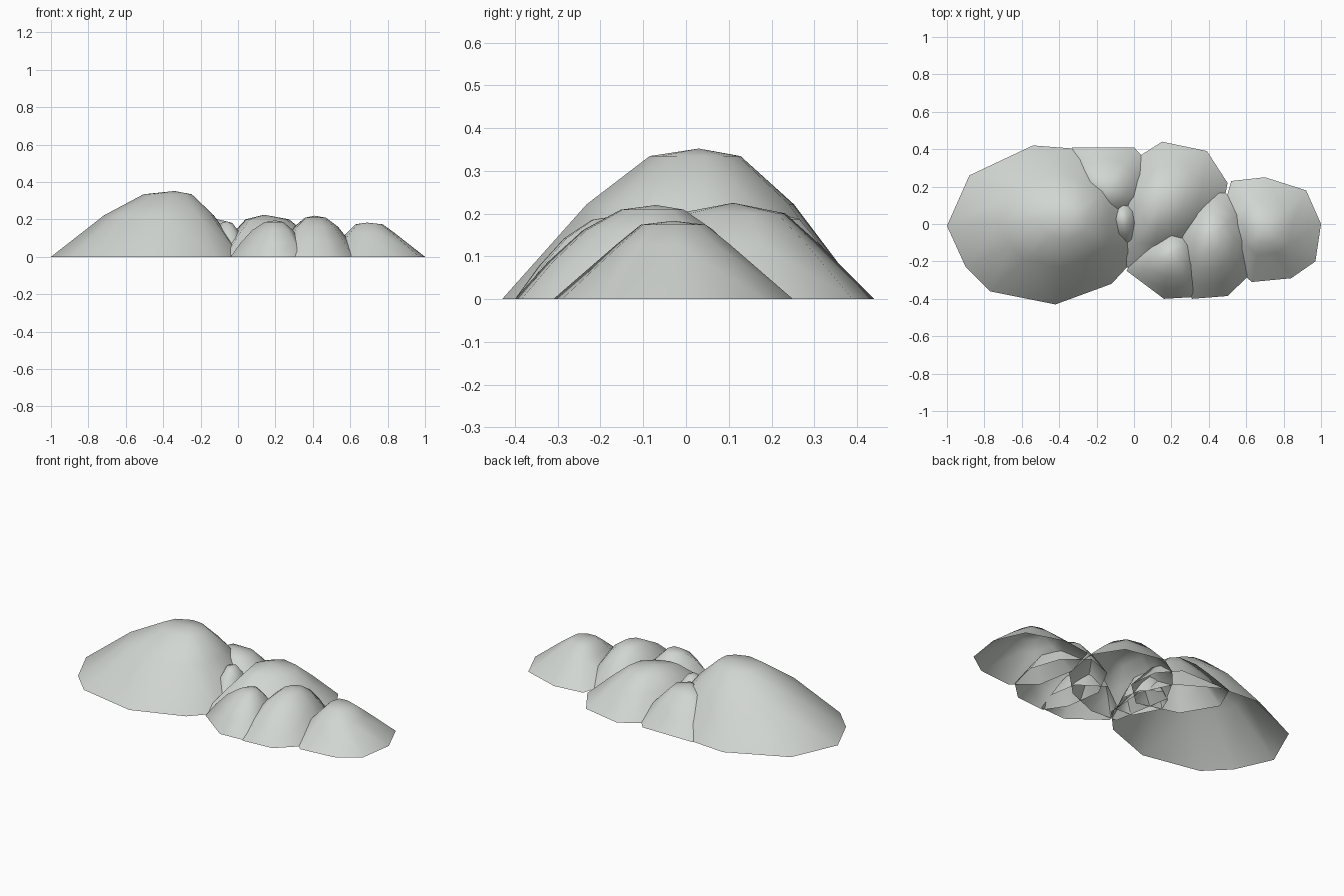
import bpy
import bmesh
from mathutils import Vector

cube = bpy.data.objects.get("Cube")
if cube:
    bpy.data.objects.remove(cube, do_unlink=True)

# One pale stone colour
stone = bpy.data.materials.new("pale_stone")
stone.use_nodes = True
colour = (0.64, 0.67, 0.64, 1)
stone.diffuse_color = colour
stone.node_tree.nodes["Principled BSDF"].inputs["Base Color"].default_value = colour

# Dome sections: (share of the base outline, share of the height)
BROAD = [(1, 0), (.57, .63), (.25, .95)]
STRAIGHT = [(1, 0), (.48, .69), (.27, .95)]
FLAT_TOP = [(1, 0), (.62, .56), (.37, .89)]
ROUND = [(1, 0), (.77, .39), (.52, .73), (.25, .95)]


def mound(name, outline, peak, sections):
    """Open-bottomed dome lofted from a ground outline up to a peak."""
    bm = bmesh.new()
    top = Vector(peak)
    rings = []
    for share, rise in sections:
        ring = []
        for x, y in outline:
            spot = top.lerp(Vector((x, y, 0)), share)
            spot.z = top.z * rise
            ring.append(bm.verts.new(spot))
        rings.append(ring)
    apex = bm.verts.new(top)
    count = len(outline)
    for i in range(count):
        j = (i + 1) % count
        for low, high in zip(rings, rings[1:]):
            bm.faces.new((low[i], low[j], high[j], high[i]))
        bm.faces.new((rings[-1][i], rings[-1][j], apex))
    bmesh.ops.recalc_face_normals(bm, faces=bm.faces)
    if sum(f.normal.z for f in bm.faces) < 0:
        bmesh.ops.reverse_faces(bm, faces=bm.faces)
    for face in bm.faces:
        face.smooth = True
    mesh = bpy.data.meshes.new(name)
    bm.to_mesh(mesh)
    bm.free()
    mesh.materials.append(stone)
    obj = bpy.data.objects.new(name, mesh)
    bpy.context.collection.objects.link(obj)
    return obj


# Large hill on the right-hand side
mound("large_hill",
      [(-1, -.01), (-.88, .26), (-.54, .42), (-.28, .4), (-.06, .27), (.03, .08),
       (.01, -.18), (-.12, -.32), (-.42, -.43), (-.77, -.36), (-.9, -.23)],
      (-.34, .03, .352), BROAD)

# Low hill filling the back between the two larger ones
mound("back_hill",
      [(-.4, .25), (-.33, .41), (0, .41), (.1, .3), (.12, .12), (-.03, -.02), (-.28, .05)],
      (-.15, .18, .21), FLAT_TOP)

# Middle hill
mound("middle_hill",
      [(-.13, .12), (-.04, .28), (.04, .37), (.15, .44), (.39, .39), (.5, .22),
       (.46, 0), (.3, -.16), (.1, -.24), (-.07, -.23)],
      (.14, .11, .225), FLAT_TOP)

# Two front hills
mound("front_hill",
      [(-.04, -.25), (.16, -.4), (.33, -.39), (.38, -.25), (.35, -.08), (.2, .02), (.04, -.1)],
      (.2, -.16, .195), ROUND)
mound("front_left_hill",
      [(.31, -.4), (.5, -.385), (.61, -.28), (.65, -.1), (.59, .08), (.46, .19), (.3, .13),
       (.2, -.06), (.23, -.28)],
      (.41, -.07, .22), ROUND)

# Hill at the left end
mound("end_hill",
      [(.46, .02), (.52, .23), (.7, .25), (.92, .18), (1, 0), (.97, -.2), (.84, -.29),
       (.63, -.31), (.5, -.2)],
      (.69, -.03, .183), STRAIGHT)

# Small knob wedged in the gap
mound("small_knob",
      [(-.18, .02), (-.14, .12), (-.06, .17), (.04, .1), (.06, -.02), (.01, -.14), (-.1, -.13)],
      (-.06, .03, .19), ROUND)
